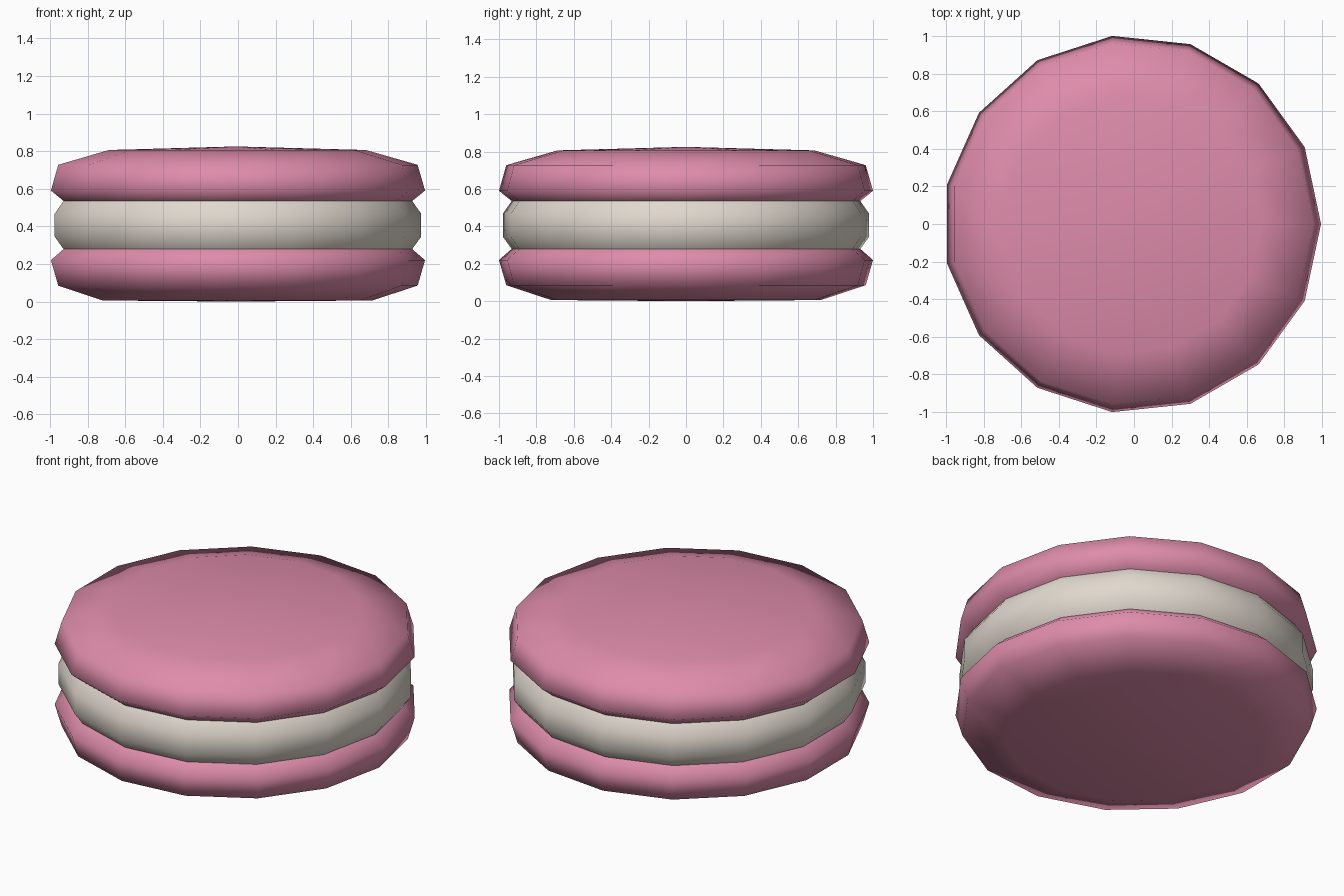
import bpy, bmesh
from math import cos, sin, tau

cube = bpy.data.objects.get("Cube")
if cube:
    bpy.data.objects.remove(cube, do_unlink=True)

SIDES = 15
OFFSET_X = -0.011  # centres the odd-sided outline


def material(name, colour):
    mat = bpy.data.materials.new(name)
    mat.use_nodes = True
    mat.diffuse_color = colour
    mat.node_tree.nodes["Principled BSDF"].inputs["Base Color"].default_value = colour
    return mat


def lathe(name, profile, mat):
    """Revolve (radius, z) points; a zero radius closes the end to a point."""
    bm = bmesh.new()
    rings = []
    for r, z in profile:
        if r == 0:
            rings.append([bm.verts.new((OFFSET_X, 0, z))] * SIDES)
        else:
            rings.append([bm.verts.new((OFFSET_X + r * cos(tau * i / SIDES),
                                        r * sin(tau * i / SIDES), z))
                          for i in range(SIDES)])
    for low, high in zip(rings, rings[1:]):
        for i in range(SIDES):
            j = (i + 1) % SIDES
            corners = dict.fromkeys((low[i], low[j], high[j], high[i]))
            bm.faces.new(list(corners)).smooth = True
    bmesh.ops.recalc_face_normals(bm, faces=bm.faces)
    mesh = bpy.data.meshes.new(name)
    bm.to_mesh(mesh)
    bm.free()
    mesh.materials.append(mat)
    obj = bpy.data.objects.new(name, mesh)
    bpy.context.collection.objects.link(obj)
    return obj


pink = material("pink biscuit", (0.73, 0.262, 0.402, 1))
cream = material("cream", (0.75, 0.69, 0.62, 1))

# Lower biscuit, cream filling and domed upper biscuit
lathe("lower_biscuit", [(0, 0), (0.725, 0.006), (0.966, 0.085),
                        (1.0055, 0.22), (0.937, 0.279)], pink)
lathe("cream_filling", [(0.937, 0.279), (0.985, 0.345),
                        (0.985, 0.467), (0.937, 0.535)], cream)
lathe("upper_biscuit", [(0.937, 0.535), (1.0055, 0.59), (0.966, 0.727),
                        (0.69, 0.806), (0, 0.825)], pink)
